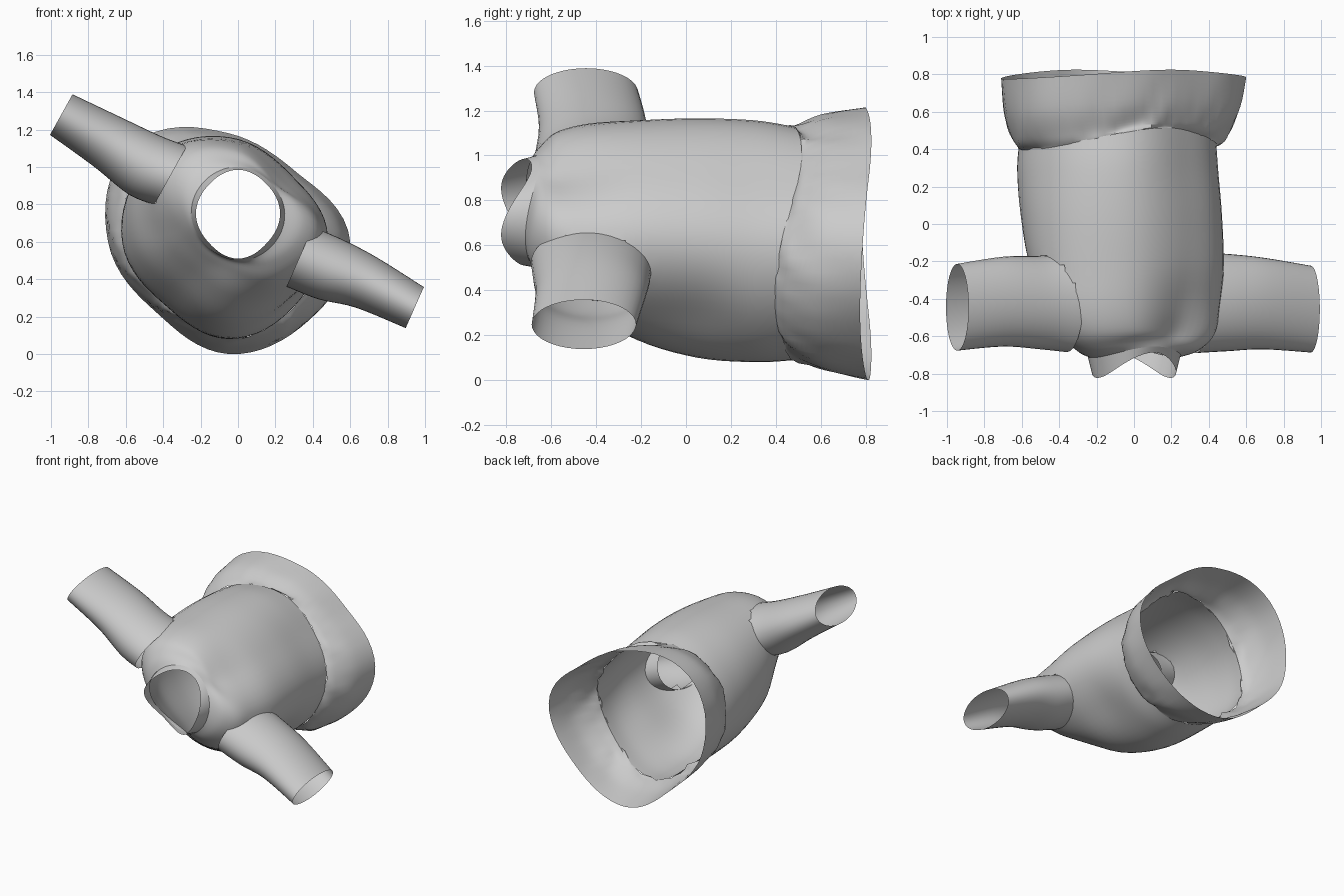
import bpy, bmesh, math, random
from mathutils import Vector

if "Cube" in bpy.data.objects:
    bpy.data.objects.remove(bpy.data.objects["Cube"])

random.seed(4)
TILT = math.radians(28)      # garment is rolled about its long axis
SEG = 64


def spline(pts, t):
    """Catmull-Rom through a list of equal-length tuples, t in 0..len-1."""
    i = min(int(t), len(pts) - 2)
    f = t - i
    p1, p2 = pts[i], pts[i + 1]
    p0 = pts[i - 1] if i > 0 else p1
    p3 = pts[i + 2] if i + 2 < len(pts) else p2
    return [0.5 * (2 * b + (c - a) * f + (2 * a - 5 * b + 4 * c - d) * f * f
                   + (3 * b - a - 3 * c + d) * f ** 3)
            for a, b, c, d in zip(p0, p1, p2, p3)]


def radius(r, ang):
    """Closed smooth radius from 8 samples around the ring."""
    t = (ang / (2 * math.pi) * 8) % 8
    i = int(t)
    around = [(r[(i + k) % 8],) for k in (-1, 0, 1, 2)]
    return spline(around, 1 + t - i)[0]


def loft(name, rings, cut=None):
    """Open tube through rings of points, optionally removing faces."""
    bm = bmesh.new()
    grid = [[bm.verts.new(p) for p in ring] for ring in rings]
    for a, b in zip(grid, grid[1:]):
        for k in range(len(a)):
            m = (k + 1) % len(a)
            bm.faces.new((a[k], a[m], b[m], b[k]))
    if cut:
        gone = [f for f in bm.faces if cut(f.calc_center_median())]
        bmesh.ops.delete(bm, geom=gone, context='FACES')
    bmesh.ops.recalc_face_normals(bm, faces=bm.faces[:])
    me = bpy.data.meshes.new(name)
    bm.to_mesh(me)
    bm.free()
    ob = bpy.data.objects.new(name, me)
    bpy.context.collection.objects.link(ob)
    bpy.ops.object.select_all(action='DESELECT')
    ob.select_set(True)
    bpy.context.view_layer.objects.active = ob
    bpy.ops.object.shade_smooth_by_angle(angle=math.radians(35))
    return ob


def cloth_tube(name, keys, sub, ripple=0.0, cut=None):
    """keys: (y, saddle, centre x, centre z, 8 radii)."""
    folds = [random.uniform(0, 6.28) for _ in range(3)]
    rings = []
    n = (len(keys) - 1) * sub
    for j in range(n + 1):
        y, sad, cx, cz, *r = spline(keys, j / sub)
        ring = []
        for k in range(SEG):
            a = 2 * math.pi * k / SEG
            d = radius(r, a)
            d += ripple * (1 - j / n) * sum(
                math.sin(a * q + p + j * .4) for q, p in zip((9, 14, 23), folds)) / 2
            ring.append((cx + d * math.cos(a),
                         y + sad * math.cos(2 * (a + TILT)),
                         cz + d * math.sin(a)))
        rings.append(ring)
    return loft(name, rings, cut)


# Sleeve stations: x, y, z, half height across, half depth along y
SLEEVES = {
    "left_sleeve": [(-.36, -.42, .955, .18, .265), (-.5, -.42, 1.01, .178, .25),
                    (-.7, -.415, 1.135, .15, .24), (-.945, -.445, 1.28, .124, .232)],
    "right_sleeve": [(.33, -.42, .52, .175, .27), (.5, -.42, .45, .172, .26),
                     (.69, -.425, .38, .145, .245), (.945, -.455, .248, .12, .232)],
}


def inside_sleeve(p):
    """True for torso faces that fall inside an armhole."""
    for st in SLEEVES.values():
        a, b = Vector(st[0][:3]), Vector(st[-1][:3])
        ax = (b - a).normalized()
        across = Vector((-ax.z, 0, ax.x)).normalized()
        q = p - a
        if q.dot(ax) > .02 and (q.dot(across) / st[0][3]) ** 2 + (q.y / st[0][4]) ** 2 < .78:
            return True
    return False


# Torso from neck opening back to waist, narrow at the chest below the neck
torso = [
    (-.685, -.03, 0, .75, .25, .24, .25, .25, .25, .24, .25, .25),
    (-.65, -.035, 0, .71, .35, .28, .32, .36, .27, .22, .22, .29),
    (-.58, -.015, -.02, .66, .45, .34, .43, .48, .29, .21, .22, .35),
    (-.44, 0, -.04, .63, .50, .41, .50, .55, .37, .27, .31, .40),
    (-.22, 0, -.05, .62, .53, .47, .53, .58, .49, .39, .44, .45),
    (.05, 0, -.05, .61, .52, .48, .55, .60, .55, .47, .51, .46),
    (.30, -.02, -.05, .60, .50, .46, .55, .60, .57, .48, .52, .49),
    (.46, -.055, -.05, .60, .49, .44, .52, .59, .56, .46, .51, .49),
]
cloth_tube("torso", torso, 5, cut=inside_sleeve)

# Flared skirt band with gathers at the waist seam
skirt = [
    (.455, -.06, -.05, .60, .49, .44, .52, .59, .56, .46, .51, .49),
    (.50, -.05, -.05, .60, .54, .47, .51, .64, .60, .49, .52, .54),
    (.62, -.035, -.05, .60, .61, .50, .55, .70, .63, .52, .56, .59),
    (.80, -.025, -.05, .60, .65, .52, .58, .73, .645, .54, .60, .60),
]
cloth_tube("flared_hem", skirt, 6, ripple=.012)

# Collar band, taller at the two shoulder sides
collar = [
    (-.68, -.03, 0, .75, .25, .24, .25, .25, .25, .24, .25, .25),
    (-.755, -.068, 0, .75, .225, .22, .235, .22, .225, .22, .24, .22),
]
cloth_tube("collar", collar, 3)

# Sleeves swept from armhole to cuff
for name, st in SLEEVES.items():
    a, b = Vector(st[0][:3]), Vector(st[-1][:3])
    ax = (b - a).normalized()
    across = Vector((-ax.z, 0, ax.x)).normalized()
    rings = []
    for j in range(16):
        x, y, z, h, d = spline(st, j / 5)
        rings.append([Vector((x, y, z)) + across * h * math.cos(t)
                      + Vector((0, d, 0)) * math.sin(t)
                      for t in (2 * math.pi * k / 40 for k in range(40))])
    loft(name, rings)
